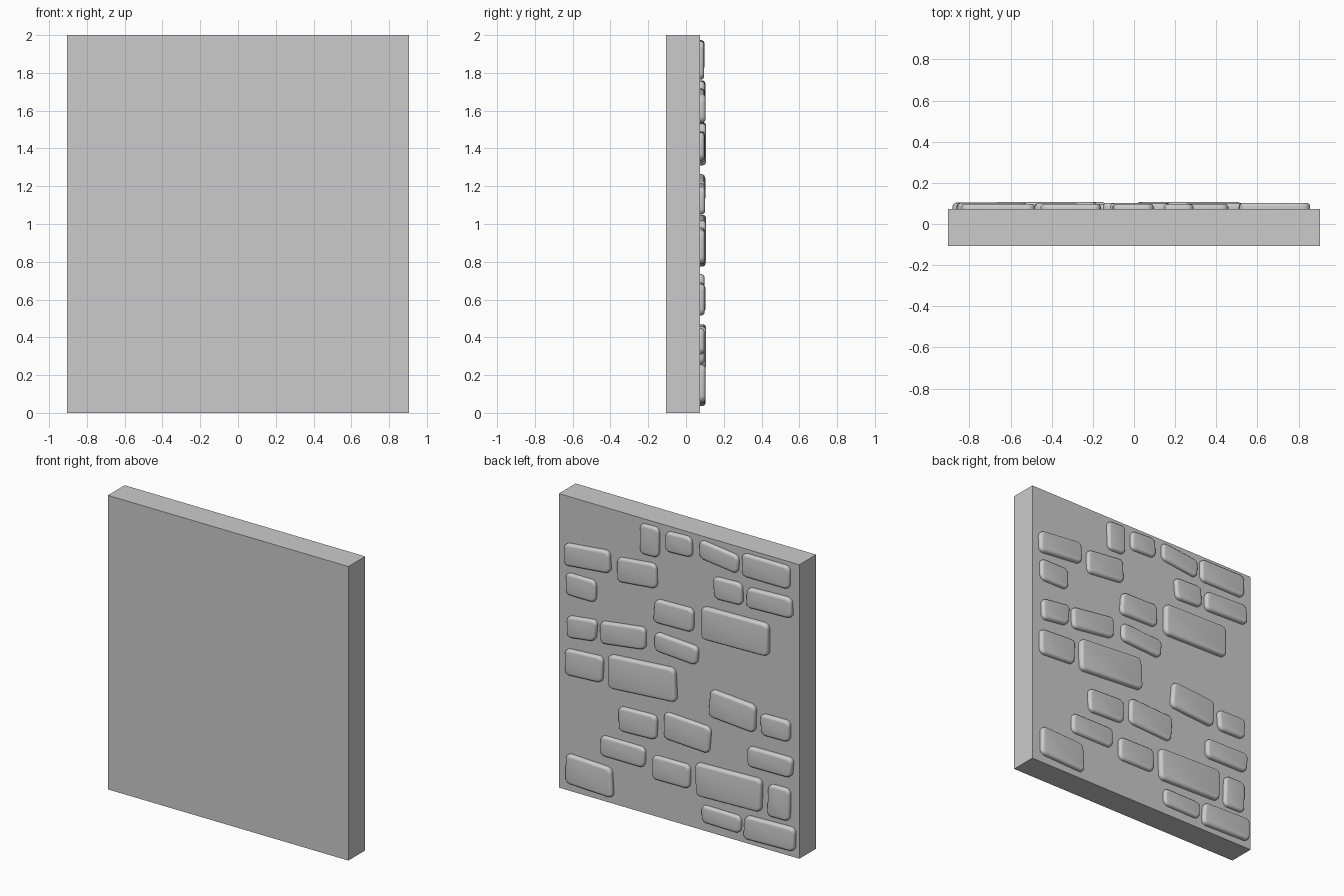
import bpy, bmesh, random

if "Cube" in bpy.data.objects:
    bpy.data.objects.remove(bpy.data.objects["Cube"])

random.seed(4)
BACK = 0.074   # y of the slab face that carries the stones

# Each stone: x min, x max, z bottom, z top (at mid width), tilt (rise towards -x)
COURSES = [
    [(.15, .292, 1.765, 1.97, .005), (-.105, .09, 1.833, 1.97, .008),
     (-.45, -.157, 1.835, 1.96, -.035), (-.845, -.486, 1.815, 1.973, 0)],
    [(.51, .853, 1.55, 1.70, .034), (.165, .456, 1.54, 1.707, .03),
     (-.486, -.27, 1.61, 1.758, .008), (-.86, -.523, 1.62, 1.756, .012)],
    [(.62, .845, 1.335, 1.485, .0), (-.11, .18, 1.328, 1.488, .006),
     (-.68, -.18, 1.315, 1.536, .01)],
    [(.613, .838, 1.06, 1.207, .028), (.247, .583, 1.095, 1.246, .045),
     (-.15, .18, 1.125, 1.252, -.02)],
    [(.568, .853, .797, .975, .016), (.015, .516, .806, 1.033, .036),
     (-.583, -.24, .785, .972, -.026), (-.845, -.628, .777, .92, .003)],
    [(.165, .449, .52, .686, .01), (-.24, .112, .545, .728, -.018),
     (-.86, -.523, .538, .674, .003)],
    [(.254, .59, .31, .449, 0), (-.09, .2, .257, .42, .002),
     (-.636, -.135, .24, .463, .014), (-.838, -.68, .237, .457, .003)],
    [(.494, .845, .049, .25, -.014), (-.47, -.172, .059, .177, -.004),
     (-.875, -.5, .04, .2, .01)],
]


def finish(bm, name):
    bmesh.ops.recalc_face_normals(bm, faces=bm.faces)
    mesh = bpy.data.meshes.new(name)
    bm.to_mesh(mesh)
    bm.free()
    ob = bpy.data.objects.new(name, mesh)
    bpy.context.collection.objects.link(ob)
    return ob


def stone(name, x0, x1, z0, z1, tilt):
    """Slightly irregular quad, pushed out of the wall, with rounded corners and rim."""
    def j():
        return random.uniform(-.008, .008)
    t = tilt / 2
    outline = [(x0 + j(), z0 + t), (x1 + j(), z0 - t), (x1 + j(), z1 - t), (x0 + j(), z1 + t)]
    big = (x1 - x0) * (z1 - z0) > .08
    front = BACK + (.032 if big else random.uniform(.022, .03))
    bm = bmesh.new()
    base = bm.faces.new([bm.verts.new((x, BACK - .01, z)) for x, z in outline])
    ext = bmesh.ops.extrude_face_region(bm, geom=[base], use_keep_orig=True)
    for v in ext["geom"]:
        if isinstance(v, bmesh.types.BMVert):
            v.co.y = front
    # round the four corners
    corners = [e for e in bm.edges if abs(e.verts[0].co.y - e.verts[1].co.y) > .02]
    bmesh.ops.bevel(bm, geom=corners, offset=.036, segments=5, profile=.5, affect='EDGES')
    # round the outer rim
    rim = [e for e in bm.edges if all(v.co.y > front - 1e-5 for v in e.verts)]
    bmesh.ops.bevel(bm, geom=rim, offset=.018, segments=4, profile=.5, affect='EDGES')
    return finish(bm, name)


# Wall slab
bm = bmesh.new()
bmesh.ops.create_cube(bm, size=1)
for v in bm.verts:
    v.co = (v.co.x * 1.81, -.016 + v.co.y * .18, 1 + v.co.z * 2)
finish(bm, "wall_slab")

# Raised stones on the back
stones = [stone(f"stone_{r}_{c}", *s)
          for r, course in enumerate(COURSES, 1) for c, s in enumerate(course, 1)]
for ob in stones:
    ob.select_set(True)
bpy.context.view_layer.objects.active = stones[0]
bpy.ops.object.shade_smooth_by_angle()
